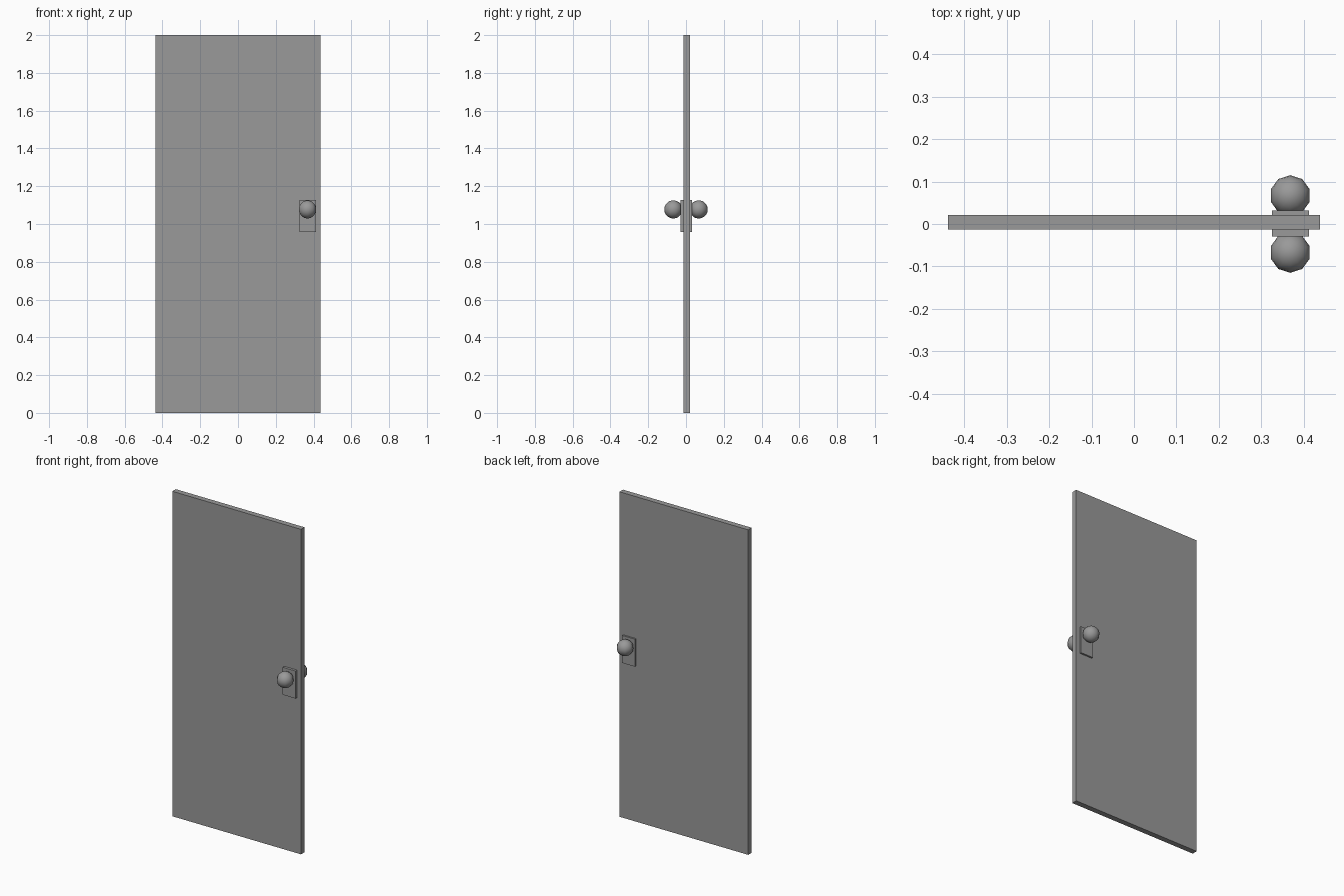
import bpy
import math

cube = bpy.data.objects.get("Cube")
if cube:
    bpy.data.objects.remove(cube, do_unlink=True)

# One grey for every part
grey = bpy.data.materials.new("mid_grey")
grey.use_nodes = True
colour = (0.32, 0.32, 0.32, 1)
grey.diffuse_color = colour
grey.node_tree.nodes["Principled BSDF"].inputs["Base Color"].default_value = colour


def box(name, low, high):
    """Add a box spanning two opposite corners."""
    centre = [(a + b) / 2 for a, b in zip(low, high)]
    bpy.ops.mesh.primitive_cube_add(size=1, location=centre)
    obj = bpy.context.object
    obj.name = name
    obj.scale = [b - a for a, b in zip(low, high)]
    bpy.ops.object.transform_apply(location=False, rotation=False, scale=True)
    obj.data.materials.append(grey)


def knob(name, y):
    """Add a ten-sided ball handle."""
    bpy.ops.mesh.primitive_uv_sphere_add(
        segments=10, ring_count=10, radius=0.048, location=(0.368, y, 1.077))
    obj = bpy.context.object
    obj.name = name
    obj.data.materials.append(grey)
    bpy.ops.object.shade_smooth_by_angle(angle=math.radians(40))


# Door slab
front, back = -0.013, 0.021
box("door_panel", (-0.438, front, 0), (0.438, back, 2))

# Backing plates and knobs on both sides
box("front_plate", (0.325, -0.029, 0.958), (0.412, front, 1.127))
box("back_plate", (0.325, back, 0.958), (0.412, 0.032, 1.127))
knob("front_knob", -0.067)
knob("back_knob", 0.067)
